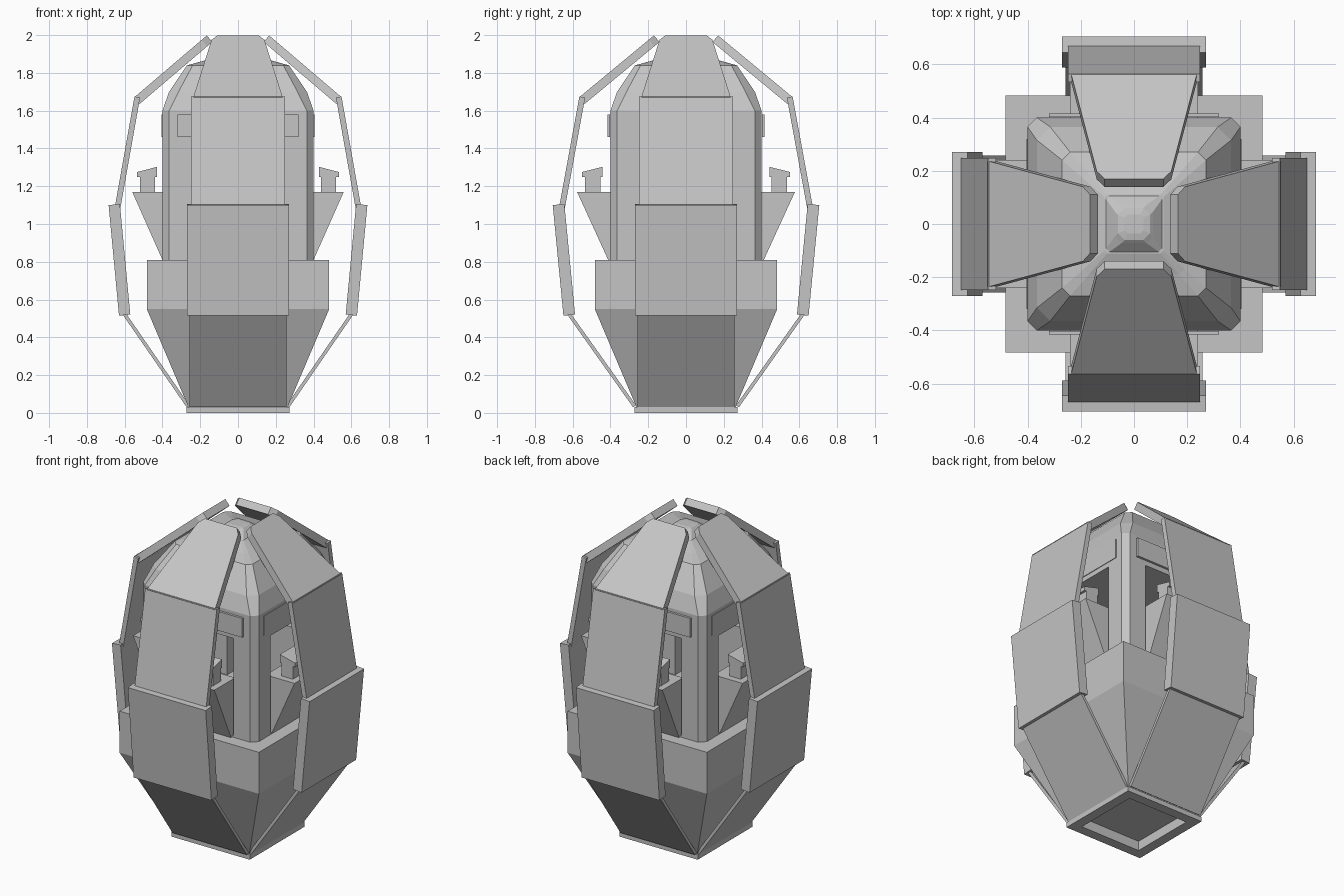
import bpy, bmesh, math
from mathutils import Matrix, Vector

if "Cube" in bpy.data.objects:
    bpy.data.objects.remove(bpy.data.objects["Cube"])

grey = bpy.data.materials.new("light_grey")
grey.diffuse_color = (0.56, 0.56, 0.56, 1)
grey.use_nodes = True
grey.node_tree.nodes["Principled BSDF"].inputs["Base Color"].default_value = grey.diffuse_color


def finish(name, bm, hidden=False):
    bmesh.ops.recalc_face_normals(bm, faces=bm.faces)
    me = bpy.data.meshes.new(name)
    bm.to_mesh(me)
    bm.free()
    me.materials.append(grey)
    ob = bpy.data.objects.new(name, me)
    bpy.context.collection.objects.link(ob)
    ob.hide_render = hidden
    ob.hide_viewport = hidden
    return ob


def loft(name, rings):
    """Stack of chamfered squares: (half size, z, chamfer)."""
    bm = bmesh.new()
    loops = []
    for r, z, c in rings:
        pts = []
        for k in range(4):
            rot = Matrix.Rotation(k * math.pi / 2, 3, 'Z')
            corner = [(r, r - c), (r - c, r)] if c else [(r, r)]
            pts += [bm.verts.new(rot @ Vector((x, y, z))) for x, y in corner]
        loops.append(pts)
    for a, b in zip(loops, loops[1:]):
        n = len(a)
        for i in range(n):
            j = (i + 1) % n
            bm.faces.new((a[i], a[j], b[j], b[i]))
    bm.faces.new(loops[0][::-1])
    bm.faces.new(loops[-1])
    return finish(name, bm)


def four_sides(name, front, back):
    """Solid between two matching outlines of (radius, across, z), on all four sides."""
    bm = bmesh.new()
    for k in range(4):
        rot = Matrix.Rotation(k * math.pi / 2, 3, 'Z')
        stretch = 1.03 if k % 2 else 1.0
        a, b = [[bm.verts.new(rot @ Vector((r * stretch, s, z))) for r, s, z in o]
                for o in (front, back)]
        bm.faces.new(a)
        bm.faces.new(b[::-1])
        n = len(a)
        for i in range(n):
            j = (i + 1) % n
            bm.faces.new((a[i], b[i], b[j], a[j]))
    return finish(name, bm)


def slab(name, p0, p1, thick, widths):
    """Leaning panel; widths are (fraction along, half width)."""
    p0, p1 = Vector(p0), Vector(p1)
    d = (p1 - p0).normalized()
    inward = Vector((-d.y, d.x)) * thick
    side = [(p0.lerp(p1, t), w) for t, w in widths]
    outline = [(p, w) for p, w in side] + [(p, -w) for p, w in reversed(side)]
    four_sides(name, [(p.x, w, p.y) for p, w in outline],
               [(p.x + inward.x, w, p.y + inward.y) for p, w in outline])


def wedge(name, profile, half):
    """Side profile of (radius, z) extruded across."""
    four_sides(name, [(r, -half, z) for r, z in profile], [(r, half, z) for r, z in profile])


def box(name, size, loc, hidden=False):
    bm = bmesh.new()
    bmesh.ops.create_cube(bm, size=1, matrix=Matrix.Translation(loc) @ Matrix.Diagonal((*size, 1)))
    return finish(name, bm, hidden)


def cut(ob, cutter):
    m = ob.modifiers.new("cut", 'BOOLEAN')
    m.operation = 'DIFFERENCE'
    m.solver = 'EXACT'
    m.object = cutter


# base with a recessed underside
base = loft("base_plate", [(0.272, 0, 0), (0.272, 0.03, 0)])
hull = loft("lower_hull", [(0.262, 0.03, 0), (0.483, 0.55, 0), (0.483, 0.81, 0)])
recess = box("recess_cutter", (0.42, 0.42, 0.12), (0, 0, 0), True)
cut(base, recess)
cut(hull, recess)

# cabin with corner posts, sloped roof and openings on four sides
cabin = loft("cabin", [(0.4, 0.805, 0.035), (0.4, 1.60, 0.035), (0.365, 1.70, 0.05),
                       (0.27, 1.84, 0.03), (0.19, 1.862, 0.02), (0.11, 1.89, 0.01)])
cut(cabin, box("opening_cutter_x", (1.2, 0.5, 0.61), (0, 0, 1.125), True))
cut(cabin, box("opening_cutter_y", (0.5, 1.2, 0.61), (0, 0, 1.125), True))
loft("roof_cap", [(0.11, 1.885, 0.01), (0.072, 1.92, 0.025), (0.06, 1.93, 0.025),
                  (0.035, 1.935, 0.01)])
wedge("header_plate", [(0.39, 1.46), (0.398, 1.46), (0.398, 1.58), (0.39, 1.58)], 0.32)
four_sides("header_panel",
           [(0.404, s, z) for s, z in ((-.32, 1.46), (.32, 1.46), (.32, 1.58), (-.32, 1.58))],
           [(0.397, s, z) for s, z in ((-.32, 1.46), (.32, 1.46), (.32, 1.58), (-.32, 1.58))])

# balconies and consoles in the openings
wedge("balcony", [(0.36, 0.81), (0.40, 0.81), (0.56, 1.17), (0.36, 1.17)], 0.24)
wedge("console", [(0.44, 1.17), (0.52, 1.17), (0.52, 1.25), (0.535, 1.25),
                  (0.535, 1.275), (0.43, 1.302), (0.43, 1.25), (0.44, 1.25)], 0.2)

# outer petals, each made of four panels
slab("petal_lower", (0.272, 0.03), (0.61, 0.52), 0.018, [(0, 0.258), (1, 0.258)])
slab("petal_middle", (0.63, 0.515), (0.685, 1.10), 0.06, [(0, 0.27), (1, 0.27)])
slab("petal_upper", (0.652, 1.09), (0.548, 1.675), 0.03, [(0, 0.248), (1, 0.248)])
slab("petal_tip", (0.55, 1.67), (0.165, 1.998), 0.045, [(0, 0.237), (0.93, 0.14), (1, 0.11)])
